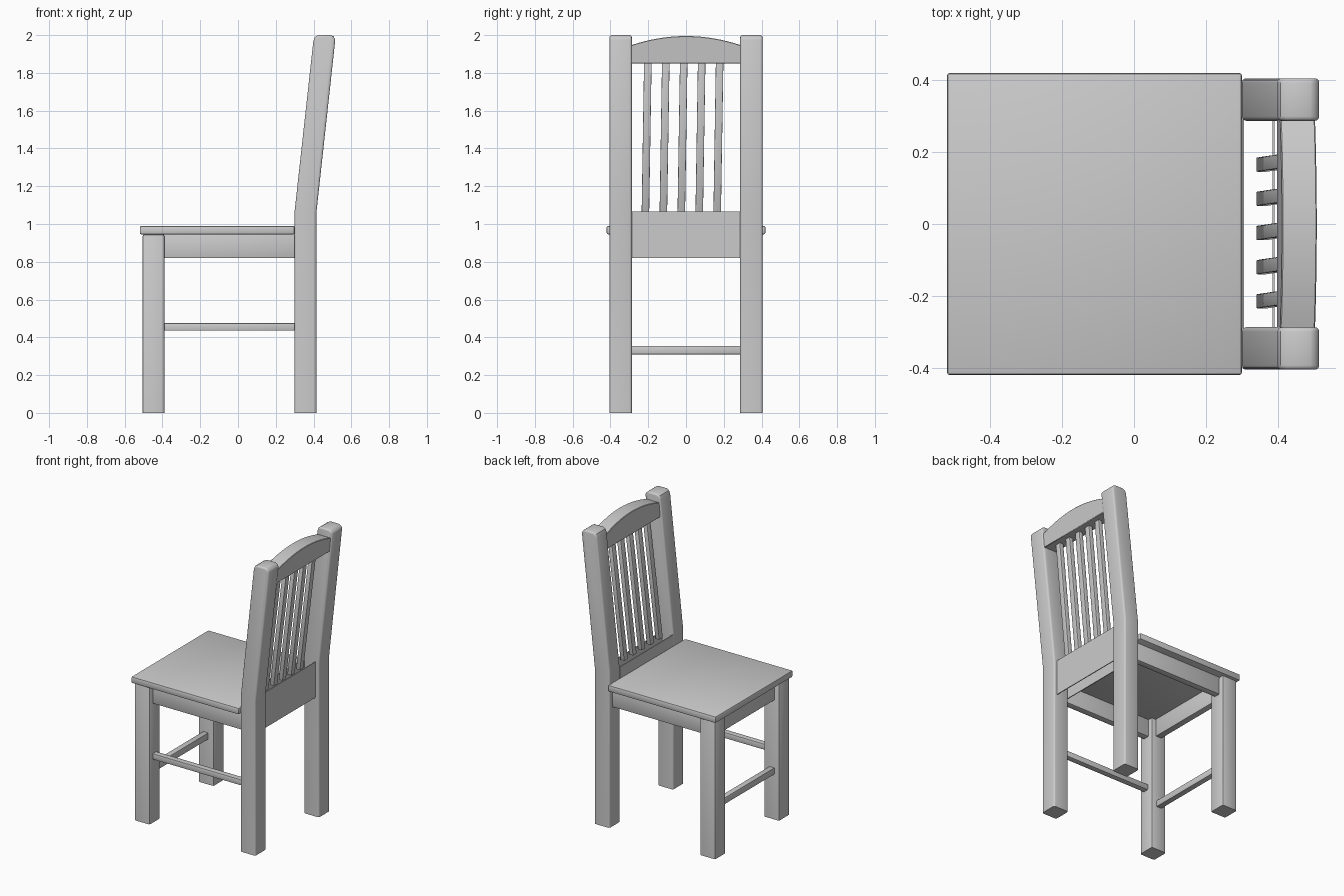
import bpy, bmesh, math
from mathutils import Vector

if "Cube" in bpy.data.objects:
    bpy.data.objects.remove(bpy.data.objects["Cube"])


def finish(bm, name, bevel=0.0, segs=2, keep_base=False):
    """Bevel the sharp edges and turn the bmesh into a named object."""
    bmesh.ops.recalc_face_normals(bm, faces=bm.faces)
    if bevel:
        edges = [e for e in bm.edges if e.calc_face_angle(0) > math.radians(40)
                 and not (keep_base and all(v.co.z < 1e-4 for v in e.verts))]
        bmesh.ops.bevel(bm, geom=edges, offset=bevel, segments=segs,
                        profile=0.5, affect='EDGES', clamp_overlap=True)
    me = bpy.data.meshes.new(name)
    bm.to_mesh(me)
    bm.free()
    ob = bpy.data.objects.new(name, me)
    bpy.context.collection.objects.link(ob)
    bpy.context.view_layer.objects.active = ob
    ob.select_set(True)
    bpy.ops.object.shade_smooth_by_angle(angle=math.radians(35))
    ob.select_set(False)
    return ob


def box(name, x, y, z, bevel=0.004, shear=(0, 0), **kw):
    """Box from (min, max) ranges; shear shifts the top in x and y."""
    bm = bmesh.new()
    bmesh.ops.create_cube(bm, size=1)
    for v in bm.verts:
        top = v.co.z > 0
        v.co = Vector((x[v.co.x > 0] + shear[0] * top,
                       y[v.co.y > 0] + shear[1] * top, z[top]))
    return finish(bm, name, bevel, **kw)


def extrude(name, points, offset, bevel, **kw):
    """Prism from a closed profile swept along an offset."""
    bm = bmesh.new()
    face = bm.faces.new([bm.verts.new(p) for p in points])
    res = bmesh.ops.extrude_face_region(bm, geom=[face], use_keep_orig=True)
    verts = [g for g in res['geom'] if isinstance(g, bmesh.types.BMVert)]
    bmesh.ops.translate(bm, verts=verts, vec=offset)
    return finish(bm, name, bevel, **kw)


# Seat
box("seat", (-0.52, 0.30), (-0.42, 0.42), (0.945, 0.99), 0.008)

# Legs and side aprons on both sides
leg_profile = [(0.30, 0), (0.415, 0), (0.415, 1.06), (0.515, 1.975),
               (0.508, 1.992), (0.49, 2.0), (0.425, 2.0), (0.407, 1.99),
               (0.399, 1.97), (0.30, 1.07)]
for side, s in (("right", -1), ("left", 1)):
    def span(a, b):
        return tuple(sorted((s * a, s * b)))
    box("front_leg_" + side, (-0.505, -0.39), span(0.29, 0.405), (0, 0.945),
        0.01, keep_base=True)
    y0 = span(0.287, 0.405)[0]
    extrude("back_leg_" + side, [(x, y0, z) for x, z in leg_profile],
            (0, 0.118, 0), 0.012, segs=3, keep_base=True)
    box("side_apron_" + side, (-0.395, 0.305), span(0.325, 0.37), (0.82, 0.945))

# Front apron
box("front_apron", (-0.47, -0.425), (-0.295, 0.295), (0.82, 0.945))

# Hollow rear apron: two thin boards, open above and below
for name, x in (("rear_apron_inner", (0.30, 0.306)), ("rear_apron_outer", (0.385, 0.391))):
    box(name, x, (-0.29, 0.29), (0.82, 1.065), 0.0)

# Stretchers: one at the front, one on the right side
box("front_stretcher", (-0.47, -0.43), (-0.295, 0.295), (0.31, 0.355))
box("side_stretcher", (-0.395, 0.305), (-0.37, -0.33), (0.435, 0.475))

# Slanted back slats
for i in range(5):
    y = -0.215 + i * 0.095
    box(f"back_slat_{i + 1}", (0.34, 0.37), (y - 0.02, y + 0.02),
        (1.055, 1.86), 0.003, shear=(0.088, 0.013))

# Arched top rail, leaning with the back legs
arch = [(0.295 - 0.59 * i / 16) for i in range(17)]
outline = [(-0.295, 1.85), (0.295, 1.85)] + \
          [(y, 1.995 - 0.05 * (y / 0.295) ** 2) for y in arch]
extrude("top_rail", [(0.397 + (z - 1.85) * 0.1, y, z) for y, z in outline],
        (0.097, 0, 0), 0.003, segs=1)
